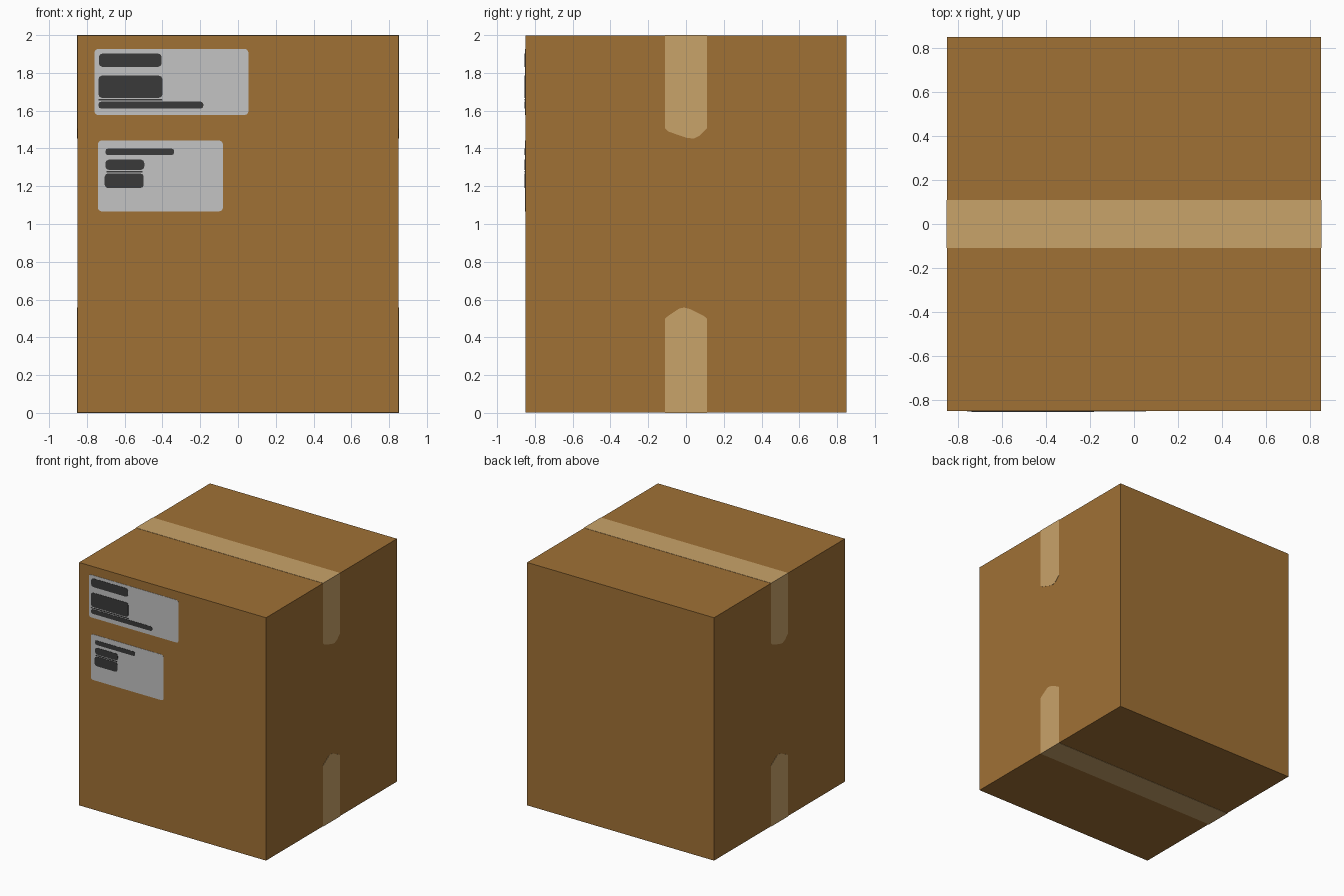
import bpy, bmesh
from mathutils import Vector

if "Cube" in bpy.data.objects:
    bpy.data.objects.remove(bpy.data.objects["Cube"])

H, TOP, T = 0.85, 2.0, 0.002   # half width, height, plate thickness


def material(name, rgb):
    m = bpy.data.materials.new(name)
    m.diffuse_color = (*rgb, 1)
    m.use_nodes = True
    m.node_tree.nodes["Principled BSDF"].inputs["Base Color"].default_value = m.diffuse_color
    return m


CARD = material("cardboard brown", (0.352, 0.165, 0.036))
TAPE = material("tape tan", (0.584, 0.366, 0.144))
PAPER = material("label grey", (0.546, 0.546, 0.546))
INK = material("ink dark grey", (0.042, 0.042, 0.042))


def prism(name, outline, normal, mat):
    """Extrude a 3D outline along the normal into a thin closed plate."""
    bm = bmesh.new()
    n = Vector(normal)
    face = bm.faces.new([bm.verts.new(p) for p in outline])
    out = bmesh.ops.extrude_face_region(bm, geom=[face])["geom"]
    bmesh.ops.translate(bm, vec=n, verts=[v for v in out if isinstance(v, bmesh.types.BMVert)])
    bmesh.ops.recalc_face_normals(bm, faces=bm.faces)
    me = bpy.data.meshes.new(name)
    bm.to_mesh(me)
    bm.free()
    me.materials.append(mat)
    ob = bpy.data.objects.new(name, me)
    bpy.context.collection.objects.link(ob)
    return ob


def square(hx, hy, z):
    return [(-hx, -hy, z), (hx, -hy, z), (hx, hy, z), (-hx, hy, z)]


def front_plate(name, x0, x1, z0, z1, r, y, mat):
    """Rectangle with clipped round corners lying on the front."""
    k = r * 0.3
    pts = []
    for cx, cz, sx, sz, flip in ((x0, z0, 1, 1, 0), (x1, z0, -1, 1, 1),
                                 (x1, z1, -1, -1, 0), (x0, z1, 1, -1, 1)):
        c = [(cx, cz + sz * r), (cx + sx * k, cz + sz * k), (cx + sx * r, cz)]
        pts += c[::-1] if flip else c
    return prism(name, [(x, y, z) for x, z in pts], (0, -T, 0), mat)


# Carton
prism("carton", square(H, H, T), (0, 0, TOP - 2 * T), CARD)

# Tape across the lid and the base
prism("tape_top", square(H, 0.11, TOP - T), (0, 0, T), TAPE)
prism("tape_bottom", square(H, 0.11, 0), (0, 0, T), TAPE)

# Tape ends folded down or up on both sides, with unevenly cut tips
upper = [(-0.11, TOP), (-0.11, 1.505), (-0.095, 1.49), (0.0, 1.457),
         (0.04, 1.452), (0.07, 1.467), (0.11, 1.505), (0.11, TOP)]
lower = [(-0.11, 0), (-0.11, 0.50), (-0.095, 0.513), (-0.035, 0.553),
         (-0.01, 0.558), (0.02, 0.55), (0.095, 0.513), (0.11, 0.50), (0.11, 0)]
for side, s in (("right", 1), ("left", -1)):
    for part, outline in (("upper", upper), ("lower", lower)):
        prism(f"tape_{part}_{side}", [(s * H, s * y, z) for y, z in outline],
              (s * T, 0, 0), TAPE)

# Labels on the front
front_plate("label_large", -0.76, 0.055, 1.577, 1.927, 0.018, -H, PAPER)
front_plate("label_small", -0.742, -0.08, 1.067, 1.442, 0.018, -H, PAPER)

# Abstract ink bars on the labels
bars = [(-0.737, -0.404, 1.832, 1.902), (-0.739, -0.400, 1.668, 1.785),
        (-0.739, -0.400, 1.654, 1.661), (-0.739, -0.183, 1.611, 1.648),
        (-0.702, -0.338, 1.364, 1.400), (-0.702, -0.496, 1.286, 1.341),
        (-0.697, -0.505, 1.273, 1.280), (-0.706, -0.499, 1.190, 1.268)]
for i, (x0, x1, z0, z1) in enumerate(bars):
    front_plate(f"ink_bar_{i + 1}", x0, x1, z0, z1,
                min(0.018, (z1 - z0) * 0.4), -H - T, INK)
